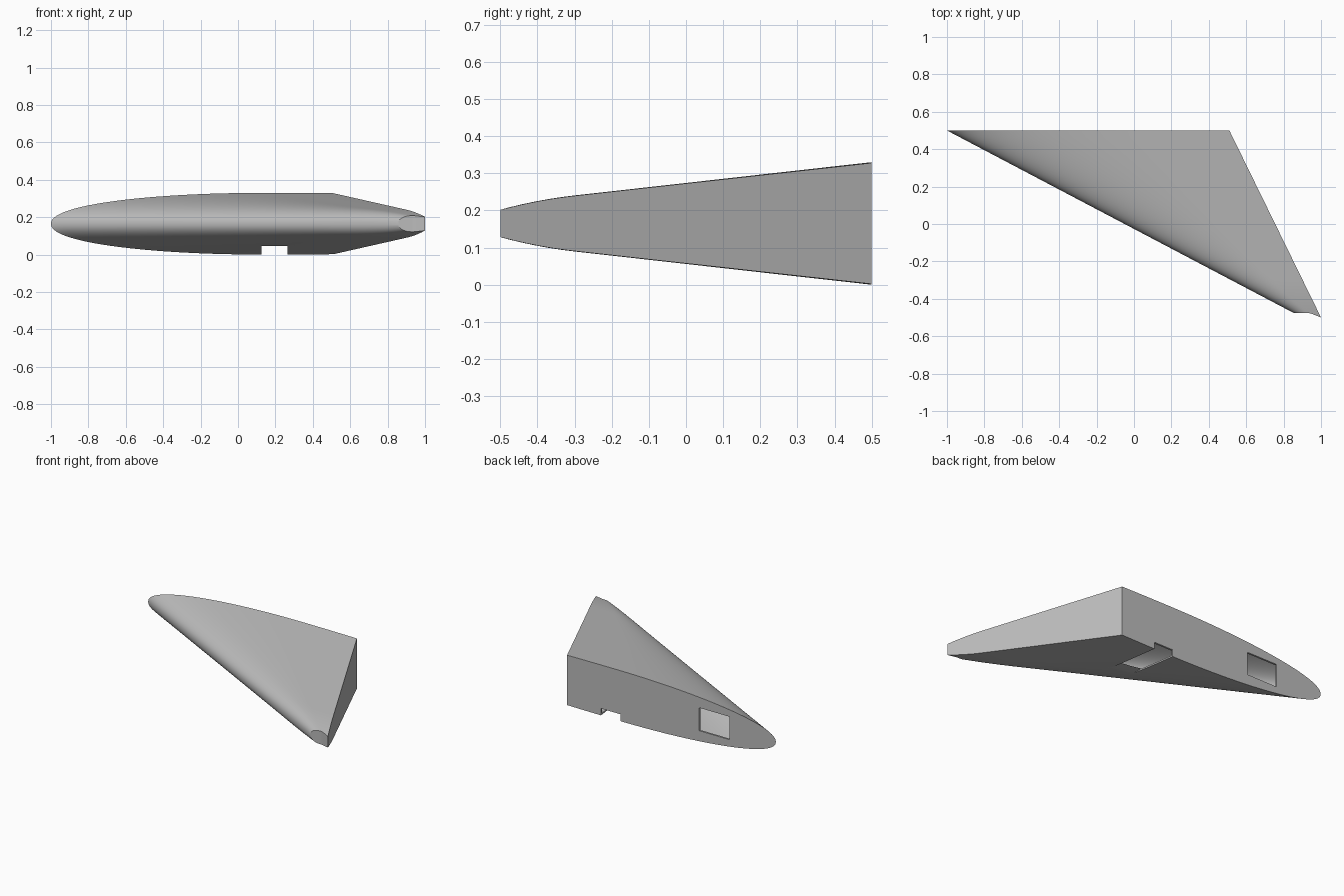
import bpy
import bmesh

cube = bpy.data.objects.get("Cube")
if cube:
    bpy.data.objects.remove(cube)

grey = bpy.data.materials.new("plain grey")
grey.use_nodes = True
grey.diffuse_color = (0.5, 0.5, 0.5, 1)
grey.node_tree.nodes["Principled BSDF"].inputs["Base Color"].default_value = (0.5, 0.5, 0.5, 1)

MID_Z = 0.165


def leading_x(y):
    return -1 + 1.9 * (0.5 - y)


def trailing_x(y):
    return 0.51 + 0.49 * (0.5 - y)


def half_thickness(y):
    return 0.109 + 0.112 * y - 0.4 * max(0, -0.3 - y) ** 2


def section_shape(c, v):
    # Round nose, fullest part, then a slight fall to the cut rear edge
    full = 0.75 - 0.25 * v
    if c < full:
        return (1 - (1 - c / full) ** 2) ** 0.46
    return 1 - 0.012 * ((c - full) / (1 - full)) ** 2


def make_object(name, bm):
    bmesh.ops.recalc_face_normals(bm, faces=bm.faces)
    mesh = bpy.data.meshes.new(name)
    bm.to_mesh(mesh)
    bm.free()
    obj = bpy.data.objects.new(name, mesh)
    mesh.materials.append(grey)
    bpy.context.collection.objects.link(obj)
    return obj


def loft(name, y_root, y_tip, nose_gap=0, rear_gap=0, skin=0, flare=0, stations=28, steps=28):
    """Loft tapering sections from root to tip and close both ends."""
    bm = bmesh.new()
    rings = []
    for s in range(stations + 1):
        v = s / stations
        y_nose = y_root + (y_tip - y_root) * v
        y_rear = y_nose - flare * v
        top, bottom = [], []
        for i in range(steps + 1):
            c = (i / steps) ** 2
            y = y_nose - flare * v * max(0, (c - 0.6) / 0.4)
            x0 = leading_x(y_nose) + nose_gap
            x = x0 + c * (trailing_x(y_rear) - rear_gap - x0)
            h = (half_thickness(y) - skin) * section_shape(c, v)
            upper = bm.verts.new((x, y, MID_Z + h))
            top.append(upper)
            bottom.append(upper if i == 0 else bm.verts.new((x, y, MID_Z - h)))
        rings.append((top, bottom))
    for (ta, ba), (tb, bb) in zip(rings, rings[1:]):
        for i in range(steps):
            bm.faces.new((ta[i], ta[i + 1], tb[i + 1], tb[i]))
            bm.faces.new((ba[i], bb[i], bb[i + 1], ba[i + 1]))
        bm.faces.new((ta[-1], ba[-1], bb[-1], tb[-1]))
    for top, bottom in (rings[0], rings[-1]):
        bm.faces.new((top[0], top[1], bottom[1]))
        for i in range(1, steps):
            bm.faces.new((top[i], top[i + 1], bottom[i + 1], bottom[i]))
    return make_object(name, bm)


def box(name, low, high):
    bm = bmesh.new()
    bmesh.ops.create_cube(bm, size=1)
    for vert in bm.verts:
        vert.co = [(a + b) / 2 + k * (b - a) for a, b, k in zip(low, high, vert.co)]
    return make_object(name, bm)


# Tapered wing skin
wing = loft("wing_panel", 0.5, -0.477, flare=0.023)

# Hollow inside, window in the root wall, and notch in the lower edge
cutters = [
    loft("inner_cavity", 0.488, -0.38, nose_gap=0.03, rear_gap=0.012, skin=0.01),
    box("root_window", (-0.665, 0.45, 0.09), (-0.445, 0.6, 0.24)),
    box("lower_notch", (0.125, 0, -0.1), (0.265, 0.6, 0.045)),
]
for cutter in cutters:
    cut = wing.modifiers.new(cutter.name, "BOOLEAN")
    cut.operation = "DIFFERENCE"
    cut.solver = "EXACT"
    cut.object = cutter

# Apply the cuts, then drop the helpers
bpy.context.view_layer.objects.active = wing
wing.select_set(True)
for cutter in cutters:
    bpy.ops.object.modifier_apply(modifier=cutter.name)
for cutter in cutters:
    bpy.data.objects.remove(cutter)

bpy.ops.object.shade_smooth_by_angle(angle=0.5)
